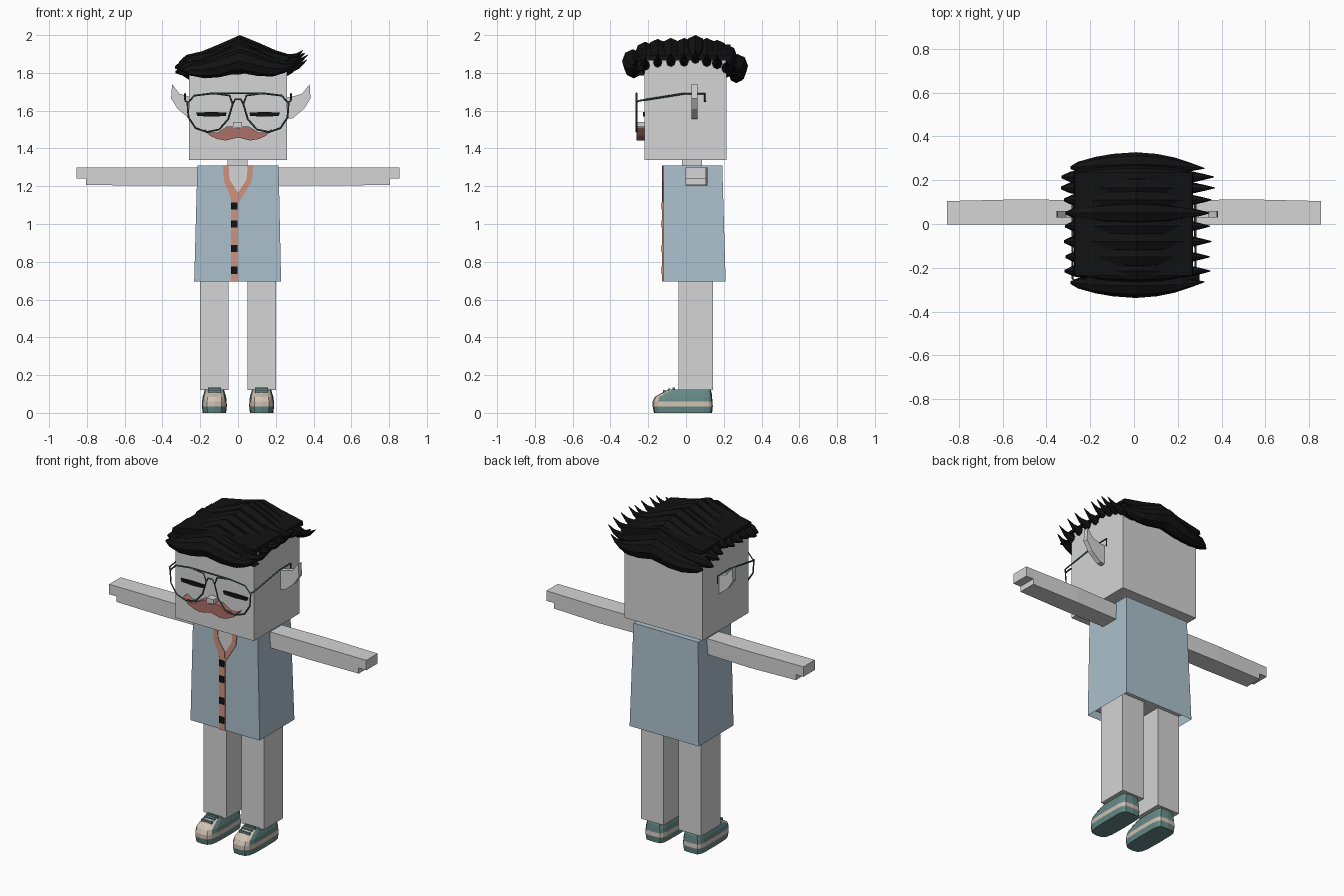
import bpy, bmesh, math, random
from mathutils import Vector

random.seed(4)
cube = bpy.data.objects.get("Cube")
if cube:
    bpy.data.objects.remove(cube)


def material(name, r, g, b):
    m = bpy.data.materials.new(name)
    m.use_nodes = True
    m.diffuse_color = (r, g, b, 1)
    bsdf = next(n for n in m.node_tree.nodes if n.type == 'BSDF_PRINCIPLED')
    bsdf.inputs["Base Color"].default_value = (r, g, b, 1)
    bsdf.inputs["Roughness"].default_value = 0.8
    return m


SKIN = material("pale grey", .66, .66, .66)
ROBE = material("dusty blue", .41, .53, .61)
TRIM = material("terracotta", .62, .29, .20)
RED = material("moustache red", .42, .16, .14)
BLACK = material("black", .006, .006, .006)
WIRE = material("dark slate", .05, .09, .085)
TEAL = material("shoe teal", .13, .25, .24)
BEIGE = material("shoe beige", .63, .53, .45)


def finish(name, bm, *mats):
    bmesh.ops.recalc_face_normals(bm, faces=bm.faces)
    mesh = bpy.data.meshes.new(name)
    bm.to_mesh(mesh)
    bm.free()
    for m in mats:
        mesh.materials.append(m)
    ob = bpy.data.objects.new(name, mesh)
    bpy.context.collection.objects.link(ob)
    return ob


def loft(name, rings, *mats, caps=(True, True)):
    """Skin a list of equal-length point rings."""
    bm = bmesh.new()
    vs = [[bm.verts.new(p) for p in ring] for ring in rings]
    n = len(vs[0])
    for a, b in zip(vs, vs[1:]):
        for i in range(n):
            j = (i + 1) % n
            bm.faces.new((a[i], a[j], b[j], b[i]))
    for end, use in zip((vs[0], vs[-1]), caps):
        if use:
            bm.faces.new(end)
    return finish(name, bm, *mats)


def rect(x0, x1, y0, y1, z):
    return [(x0, y0, z), (x1, y0, z), (x1, y1, z), (x0, y1, z)]


def box(name, x0, x1, y0, y1, z0, z1, mat):
    return loft(name, [rect(x0, x1, y0, y1, z0), rect(x0, x1, y0, y1, z1)], mat)


def prism(name, pts, y0, y1, mat):
    """Extrude an x-z outline along y."""
    return loft(name, [[(x, y, z) for x, z in pts] for y in (y0, y1)], mat)


def wire(name, pts, closed=False, radius=.005):
    """Thin four-sided rod along a path."""
    cu = bpy.data.curves.new(name, 'CURVE')
    cu.dimensions = '3D'
    cu.bevel_depth = radius
    cu.bevel_resolution = 0
    cu.use_fill_caps = True
    sp = cu.splines.new('POLY')
    sp.points.add(len(pts) - 1)
    for p, co in zip(sp.points, pts):
        p.co = (*co, 1)
    sp.use_cyclic_u = closed
    cu.materials.append(WIRE)
    ob = bpy.data.objects.new(name, cu)
    bpy.context.collection.objects.link(ob)
    bpy.ops.object.select_all(action='DESELECT')
    ob.select_set(True)
    bpy.context.view_layer.objects.active = ob
    bpy.ops.object.convert(target='MESH')


# Head, neck and torso
box("head", -.26, .26, -.22, .215, 1.34, 1.88, SKIN)
box("neck", -.055, .05, -.02, .085, 1.25, 1.345, SKIN)
box("torso", -.2, .2, -.1, .18, .73, 1.29, SKIN)
loft("robe", [rect(-.232, .228, -.12, .21, .695), rect(-.215, .215, -.12, .192, 1.31)],
     ROBE, caps=(False, True))

# Neckline, collar bands, button strip and buttons
neckline = [(-.05, 1.31), (-.045, 1.235), (0, 1.165), (.045, 1.235), (.052, 1.31)]
prism("neckline", neckline, -.122, -.118, SKIN)
prism("collar_right", [(-.08, 1.31), (-.073, 1.225), (-.03, 1.115), (0, 1.115),
                       (0, 1.165), (-.045, 1.235), (-.05, 1.31)], -.126, -.118, TRIM)
prism("collar_left", [(.08, 1.31), (.073, 1.225), (.005, 1.115), (-.02, 1.115),
                      (0, 1.165), (.045, 1.235), (.052, 1.31)], -.125, -.118, TRIM)
box("button_strip", -.038, .001, -.126, -.118, .695, 1.13, TRIM)
for i, z in enumerate((1.095, 1.0, .87, .755)):
    box(f"button_{i + 1}", -.036, -.003, -.131, -.124, z - .019, z + .019, BLACK)

# Shoe: stacked rounded footprints (height, half width, toe y, heel y)
SHOE = [(0, .062, -.17, .138), (.035, .066, -.177, .142), (.06, .065, -.177, .14),
        (.085, .062, -.165, .138), (.105, .056, -.13, .136), (.125, .05, -.09, .13)]


def footprint(cx, z, w, toe, heel, n=16):
    ring = []
    for i in range(n):
        c, s = math.cos(math.tau * i / n), math.sin(math.tau * i / n)
        soft = .55 if s < 0 else .35
        x = math.copysign(abs(c) ** soft, c) * w
        y = math.copysign(abs(s) ** soft, s)
        ring.append((cx + x, (toe + heel) / 2 + y * (heel - toe) / 2, z))
    return ring


def shoe(name, cx):
    ob = loft(name, [footprint(cx, *layer) for layer in SHOE], TEAL, BEIGE)
    for f in ob.data.polygons:
        z, y = f.center.z, f.center.y
        stripe = .035 < z < .06
        toe_box = .06 < z < .115 and y < -.05 and abs(f.center.x - cx) < .045
        f.material_index = int(stripe or toe_box)
    for i, y in enumerate((-.115, -.09, -.065)):
        z = .113 + .007 * i
        box(f"{name}_lace_{i + 1}", cx - .035, cx + .035, y - .006, y + .006, z - .02, z + .008, TEAL)


# Limbs, shoes, ears, eyes and spectacles on both sides
LENS = [(.268, 1.64), (.23, 1.68), (.13, 1.692), (.045, 1.68), (.028, 1.635),
        (.052, 1.555), (.1, 1.5), (.165, 1.487), (.225, 1.508), (.262, 1.565)]
EAR = [(.25, 1.555), (.29, 1.56), (.35, 1.61), (.384, 1.665), (.379, 1.74),
       (.34, 1.69), (.29, 1.675), (.25, 1.67)]
for side, s in (("left", 1), ("right", -1)):
    x0, x1 = sorted((s * .05, s * .2))
    box(f"{side}_leg", x0, x1, -.04, .143, .12, .75, SKIN)
    shoe(f"{side}_shoe", s * .125)

    arm = [(.2, 1.205, -.003, .107), (.5, 1.203, -.003, .113), (.805, 1.207, -.003, .106)]
    loft(f"{side}_arm", [[(s * x, a, z), (s * x, b, z), (s * x, b, 1.3), (s * x, a, 1.3)]
                         for x, z, a, b in arm], SKIN)
    x0, x1 = sorted((s * .8, s * .855))
    box(f"{side}_hand_tip", x0, x1, -.003, .106, 1.24, 1.3, SKIN)

    shift = 0 if s > 0 else .03
    prism(f"{side}_ear", [(s * x + shift, z) for x, z in EAR], .03, .06, SKIN)

    eye = [(.065, 1.572), (.14, 1.568), (.215, 1.572), (.222, 1.59), (.14, 1.593), (.06, 1.59)]
    prism(f"{side}_eye", [(s * x, z) for x, z in eye], -.228, -.219, BLACK)

    wire(f"{side}_lens_rim", [(s * x, -.262, z) for x, z in LENS], closed=True)
    wire(f"{side}_temple", [(s * .268, -.262, 1.645), (s * .28, -.25, 1.652),
                            (s * .28, -.01, 1.69), (s * .28, .1, 1.69), (s * .28, .1, 1.645)])
wire("brow_bar", [(-.13, -.262, 1.692), (.13, -.262, 1.692)])
wire("nose_bridge", [(-.03, -.262, 1.63), (-.015, -.262, 1.66), (.015, -.262, 1.66), (.03, -.262, 1.63)])

# Nose and moustache
box("nose", -.026, .022, -.262, -.218, 1.512, 1.54, SKIN)
half = [(.03, 1.517), (.06, 1.515), (.11, 1.483), (.15, 1.485), (.183, 1.505),
        (.15, 1.468), (.11, 1.45), (.065, 1.442)]
outline = [(0, 1.505)] + half + [(0, 1.458)] + [(-x, z) for x, z in reversed(half)]
prism("moustache", outline, -.262, -.218, RED)

# Hair: swept locks running across the head; (x, drop of top, half depth, half height)
LOCK = [(-.33, -.14, .006, .006), (-.29, -.105, .024, .03), (-.2, -.085, .04, .045),
        (-.11, -.05, .05, .055), (.01, 0, .056, .062), (.12, -.042, .05, .055),
        (.21, -.08, .038, .042), (.28, -.1, .022, .025), (.325, -.098, .012, .014),
        (.365, -.078, .002, .002)]


def lock(name, y0, top, stretch, bow, sides=8):
    rings = []
    for x, drop, ry, rz in LOCK:
        y = y0 + bow * (1 - (x / .3) ** 2)
        z = top + drop * (.75 if top < 1.93 else 1) - rz
        rings.append([(x * stretch, y + ry * math.cos(math.tau * i / sides),
                       z + rz * math.sin(math.tau * i / sides)) for i in range(sides)])
    loft(name, rings, BLACK)


TOPS = [(-.27, 1.925), (-.215, 1.965), (-.15, 1.98), (-.08, 1.985), (-.01, 1.985), (.05, 2.0),
        (.11, 1.985), (.165, 1.975), (.215, 1.95), (.26, 1.9)]
for i, (y, top) in enumerate(TOPS):
    edge = abs(y) > .25
    lock(f"hair_lock_{i + 1}", y, top, .88 if edge else random.uniform(.94, 1.02),
         math.copysign(.012, y) if edge else 0)

# Solid cap under the locks, and a hanging fringe
cap = [(-.275, 1.865), (-.27, 1.885), (-.12, 1.915), (.01, 1.95), (.12, 1.92), (.265, 1.89), (.27, 1.865)]
prism("hair_cap", cap, -.235, .235, BLACK)
fringe = [(-.22, 1.86), (-.2, 1.82), (-.1, 1.795), (0, 1.79), (.08, 1.805), (.14, 1.81),
          (.205, 1.785), (.19, 1.82), (.3, 1.815), (.22, 1.86)]
prism("fringe", fringe, -.275, -.222, BLACK)
